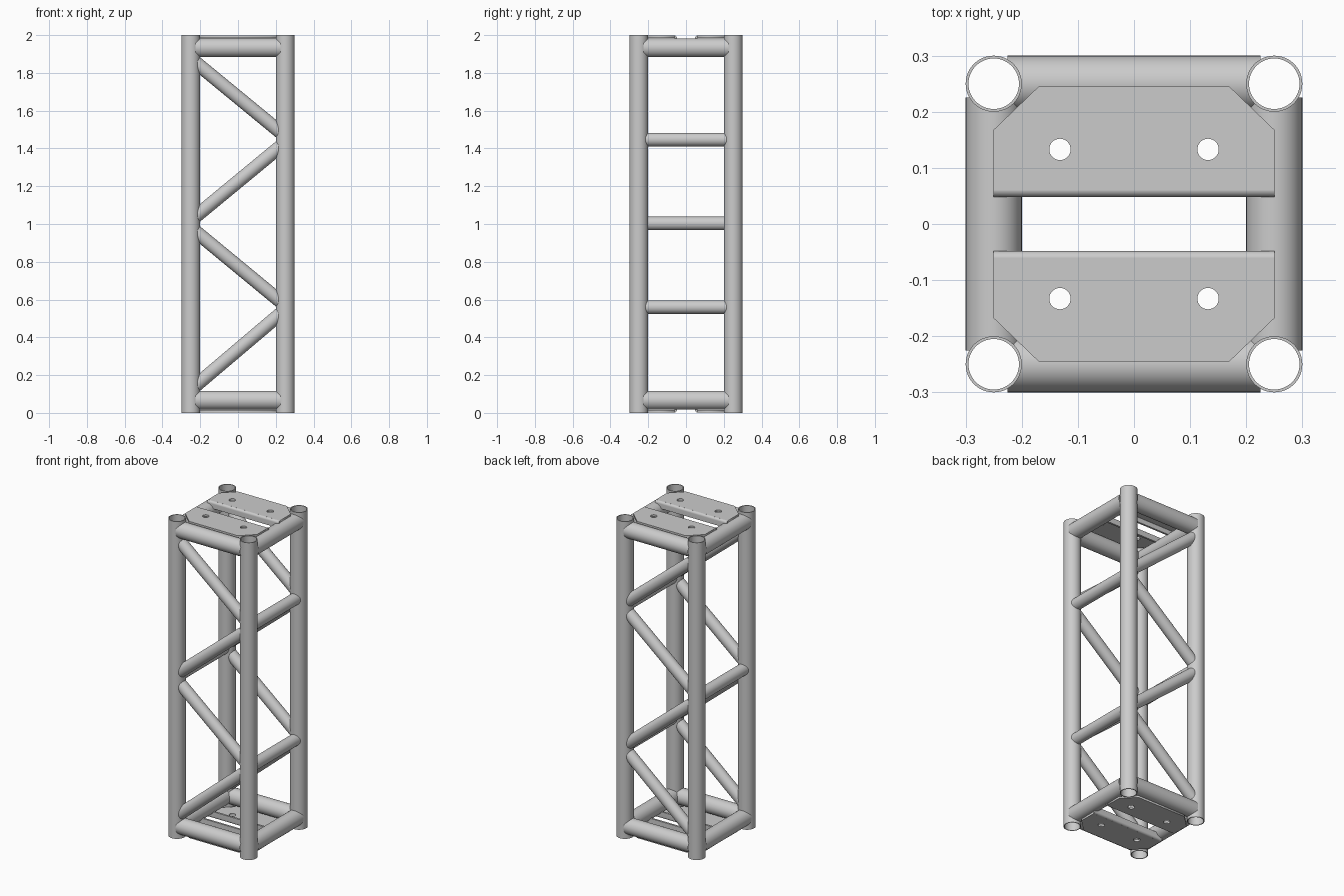
import bpy, bmesh, math
from mathutils import Vector

if "Cube" in bpy.data.objects:
    bpy.data.objects.remove(bpy.data.objects["Cube"])

L = 0.25        # leg axis offset
R = 0.05        # leg and frame tube radius
SEG = 48


def finish(name, bm):
    bmesh.ops.recalc_face_normals(bm, faces=bm.faces)
    me = bpy.data.meshes.new(name)
    bm.to_mesh(me)
    bm.free()
    me.shade_smooth()
    me.set_sharp_from_angle(angle=math.radians(35))
    ob = bpy.data.objects.new(name, me)
    bpy.context.collection.objects.link(ob)
    return ob


def bridge(bm, rings, cyclic=False):
    n = len(rings[0])
    count = len(rings) if cyclic else len(rings) - 1
    for k in range(count):
        a, b = rings[k], rings[(k + 1) % len(rings)]
        for i in range(n):
            j = (i + 1) % n
            bm.faces.new((a[i], a[j], b[j], b[i]))


def leg(name, x, y):
    # open hollow tube
    bm = bmesh.new()
    rings = []
    for r, z in ((R, 0), (R, 2), (R - 0.005, 2), (R - 0.005, 0)):
        rings.append([bm.verts.new((x + r * math.cos(t), y + r * math.sin(t), z))
                      for t in (2 * math.pi * i / SEG for i in range(SEG))])
    bridge(bm, rings, cyclic=True)
    finish(name, bm)


def bar(name, a, b, r):
    # tube between two leg axes, its ends coped to the leg surface
    a, b = Vector(a), Vector(b)
    mid, d = (a + b) / 2, (b - a).normalized()
    e = Vector((d.x, d.y, 0)).normalized()
    u = Vector((-e.y, e.x, 0))
    v = d.cross(u)
    bm = bmesh.new()
    rings = []
    for side in (-1, 1):
        ring = []
        for i in range(SEG):
            t = 2 * math.pi * i / SEG
            h = r * math.cos(t)
            off = u * h + v * (r * math.sin(t))
            reach = min(L - math.sqrt(max(R * R - h * h, 0)), 0.225)
            k = (side * reach - off.dot(e)) / d.dot(e)
            ring.append(bm.verts.new(mid + off + d * k))
        rings.append(ring)
    bridge(bm, rings)
    finish(name, bm)


def end_plate(name, sy, top):
    # flat drilled plate with chamfered outer corners
    t, z_out = 0.012, 0.002
    zc = z_out + t / 2
    cu = bpy.data.curves.new(name, 'CURVE')
    cu.dimensions, cu.fill_mode, cu.extrude = '2D', 'BOTH', t / 2
    outline = [(-0.25, 0.06), (0.25, 0.06), (0.25, 0.168),
               (0.17, 0.245), (-0.17, 0.245), (-0.25, 0.168)]
    holes = [[(hx + 0.019 * math.cos(q), 0.133 + 0.019 * math.sin(q))
              for q in (2 * math.pi * i / 32 for i in range(32))] for hx in (-0.132, 0.132)]
    for pts in [outline] + holes:
        s = cu.splines.new('POLY')
        s.points.add(len(pts) - 1)
        for p, (x, y) in zip(s.points, pts):
            p.co = (x, sy * y, 0, 1)
        s.use_cyclic_u = True
    ob = bpy.data.objects.new(name, cu)
    bpy.context.collection.objects.link(ob)
    ob.location.z = 2 - zc if top else zc
    bpy.ops.object.select_all(action='DESELECT')
    ob.select_set(True)
    bpy.context.view_layer.objects.active = ob
    bpy.ops.object.convert(target='MESH')

    # folded stiffening lip along the inner edge
    ro, cy, cz, depth = 0.014, 0.062, z_out + 0.014, 0.045
    arc = [math.pi / 2 * i / 8 for i in range(9)]
    prof = [(cy - ro * math.sin(q), cz - ro * math.cos(q)) for q in arc]
    prof += [(cy - ro, depth), (cy - ro + t, depth)]
    prof += [(cy - (ro - t) * math.sin(q), cz - (ro - t) * math.cos(q)) for q in reversed(arc)]
    bm = bmesh.new()
    rings = [[bm.verts.new((x, sy * y, 2 - z if top else z)) for y, z in prof]
             for x in (-0.25, 0.25)]
    bridge(bm, rings)
    for ring in rings:
        bm.faces.new(ring)
    finish(name + "_lip", bm)


# Legs
for x, sx in ((-L, "left"), (L, "right")):
    for y, sy in ((-L, "front"), (L, "back")):
        leg(f"{sy}_{sx}_leg", x, y)

# End frames and their plates
for z, end in ((0.067, "bottom"), (1.933, "top")):
    for s, fb, lr in ((-1, "front", "left"), (1, "back", "right")):
        bar(f"{end}_{fb}_rail", (-L, s * L, z), (L, s * L, z), R)
        bar(f"{end}_{lr}_rail", (s * L, -L, z), (s * L, L, z), R)
        end_plate(f"{end}_{fb}_plate", s, end == "top")

# Zigzag braces on front and back (heights at x = -0.2 and x = 0.2)
for y, fb in ((-L, "front"), (L, "back")):
    for i, (z0, z1) in enumerate(((1.835, 1.506), (1.06, 1.39), (0.94, 0.61), (0.165, 0.504))):
        dz = (z1 - z0) / 8
        bar(f"{fb}_brace_{i + 1}", (-L, y, z0 - dz), (L, y, z1 + dz), 0.036)

# Horizontal rungs on the sides
for x, z, name in ((L, 0.56, "right_lower_rung"), (L, 1.447, "right_upper_rung"),
                   (-L, 1.003, "left_rung")):
    bar(name, (x, -L, z), (x, L, z), 0.036)
